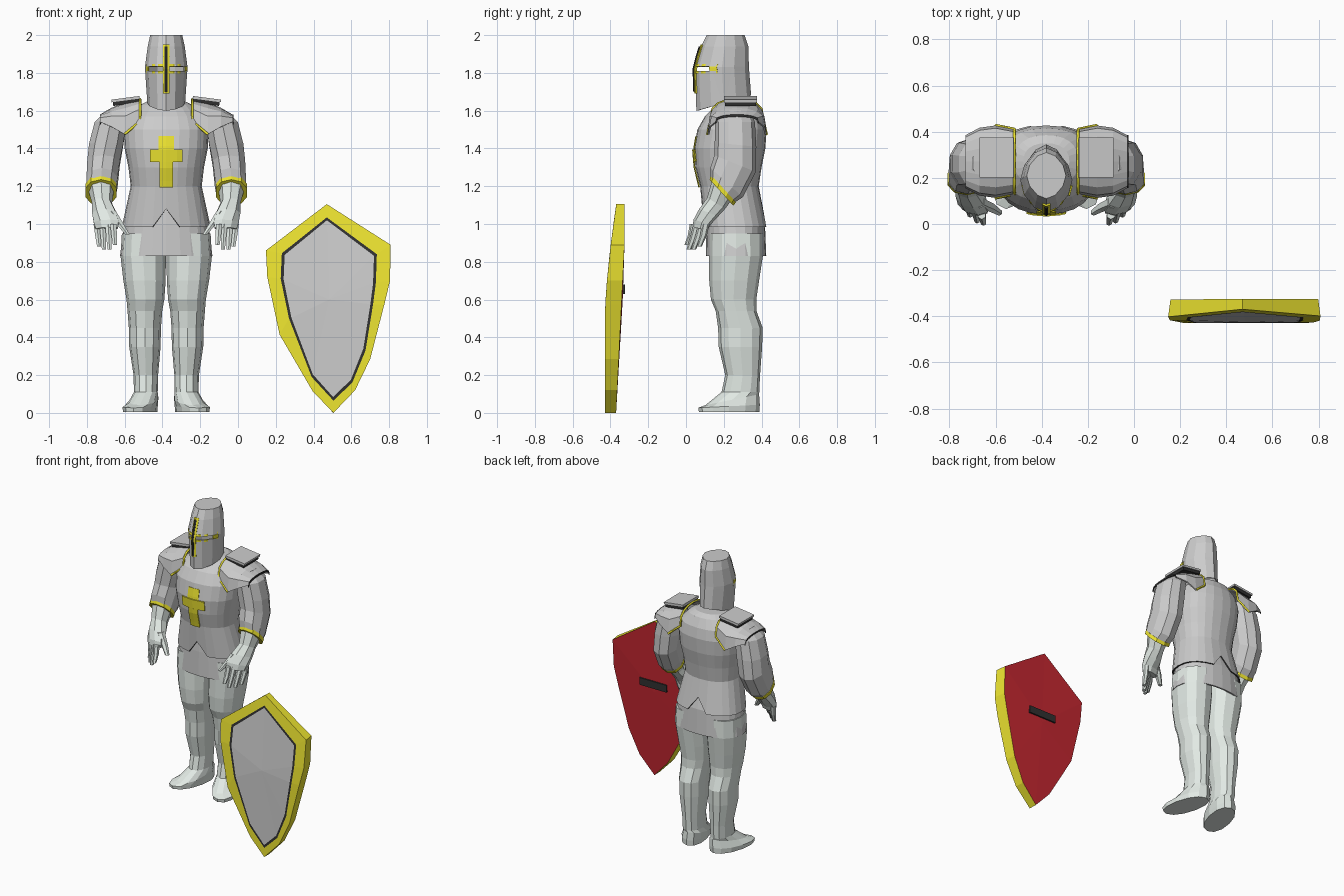
import bpy, bmesh, math
from mathutils import Vector
from mathutils.bvhtree import BVHTree

if "Cube" in bpy.data.objects:
    bpy.data.objects.remove(bpy.data.objects["Cube"])

CX = -0.38  # centre line of the armoured figure


def material(name, rgb):
    m = bpy.data.materials.new(name)
    m.diffuse_color = (*rgb, 1)
    m.use_nodes = True
    m.node_tree.nodes["Principled BSDF"].inputs["Base Color"].default_value = m.diffuse_color
    return m


GOLD = material("gold", (0.85, 0.78, 0.03))
BLACK = material("black", (0.03, 0.03, 0.03))
RED = material("red", (0.55, 0.02, 0.03))
PALE = material("pale_steel", (0.76, 0.82, 0.78))


def skin(name, loops, mat=None, closed=True, caps=(False, False), thick=0):
    """Faces between successive loops of points."""
    bm = bmesh.new()
    rows = [[bm.verts.new(p) for p in loop] for loop in loops]
    n = len(rows[0])
    for a, b in zip(rows, rows[1:]):
        for i in range(n if closed else n - 1):
            j = (i + 1) % n
            bm.faces.new((a[i], a[j], b[j], b[i]))
    for use, row in zip(caps, (rows[0], rows[-1])):
        if use:
            bm.faces.new(row)
    bmesh.ops.remove_doubles(bm, verts=bm.verts, dist=1e-5)
    bmesh.ops.recalc_face_normals(bm, faces=bm.faces)
    me = bpy.data.meshes.new(name)
    bm.to_mesh(me)
    bm.free()
    ob = bpy.data.objects.new(name, me)
    bpy.context.collection.objects.link(ob)
    if mat:
        me.materials.append(mat)
    if thick:
        ob.modifiers.new("thickness", 'SOLIDIFY').thickness = thick
    return ob


def ring(x, y, z, rx, ry, slope=0, skew=0, n=12, p=2.2, s=1):
    """Superellipse section, index 0 at the front; slope tilts z and skew shifts x along y."""
    pts = []
    for i in range(n):
        a = 2 * math.pi * i / n
        sx, cy = math.sin(a), -math.cos(a)
        dx = math.copysign(abs(sx) ** (2 / p), sx) * rx if abs(sx) > 1e-6 else 0
        dy = math.copysign(abs(cy) ** (2 / p), cy) * ry if abs(cy) > 1e-6 else 0
        pts.append(Vector((CX + s * (x + dx + skew * dy), y + dy, z + slope * dy)))
    return pts


def body_ring(z, rx, y0, y1):
    return ring(0, (y0 + y1) / 2, z, rx, (y1 - y0) / 2, n=24, p=2.3)


def decal(name, target, rects, mat, off, thick=0.006):
    """Thin plates laid on the front of a target: rects are x0, x1, z0, z1."""
    bm = bmesh.new()
    bm.from_mesh(target.data)
    tree = BVHTree.FromBMesh(bm)
    bm.free()
    for k, (x0, x1, z0, z1) in enumerate(rects):
        rows = []
        for j in range(5):
            row = []
            for i in range(7):
                x, z = CX + x0 + (x1 - x0) * i / 6, z0 + (z1 - z0) * j / 4
                hit = tree.ray_cast(Vector((x, -1, z)), Vector((0, 1, 0)))[0]
                row.append(Vector((x, (hit.y if hit else 0.15) - off, z)))
            rows.append(row)
        skin(f"{name}_{k + 1}", rows, mat, closed=False, thick=thick)


def box(name, centre, dims, mat=None, tilt=0):
    bpy.ops.mesh.primitive_cube_add(size=1, location=centre, rotation=(0, tilt, 0))
    ob = bpy.context.object
    ob.name, ob.scale = name, dims
    if mat:
        ob.data.materials.append(mat)


# Breastplate flowing into a flared tunic with front and back notches
tunic = [body_ring(*r) for r in (
    (0.985, .235, .095, .43), (1.2, .188, .075, .385), (1.3, .20, .05, .40),
    (1.4, .22, .042, .42), (1.5, .225, .06, .427), (1.57, .20, .10, .415),
    (1.63, .14, .16, .385), (1.65, .10, .19, .35))]
for i, y in ((0, .086), (12, .408)):
    tunic[0][i] = Vector((CX, y, 1.08))
torso = skin("breastplate", tunic, caps=(False, True))
mid = Vector((CX, 0.262, 0.985))
skin("tunic_hem", [tunic[0], [Vector((mid.x + (v.x - mid.x) * .95, mid.y + (v.y - mid.y) * .95, v.z))
                              for v in tunic[0]]], BLACK)
skin("skirt", [body_ring(*r) for r in (
    (.83, .245, .105, .425), (1.0, .222, .108, .418), (1.1, .19, .115, .39))], thick=0.01)
decal("chest_cross", torso, [(-.042, .042, 1.395, 1.467), (-.085, .085, 1.33, 1.395),
                             (-.035, .035, 1.195, 1.33)], GOLD, 0.004)

# Helmet: open shell with a see-through eye slit
helmet = skin("helmet", [ring(*r, n=12, p=1.75) for r in (
    (0, .2, 1.64, .10, .145, .28), (0, .19, 1.83, .113, .143),
    (0, .205, 1.94, .098, .125), (0, .21, 2.0, .085, .10))], caps=(False, True), thick=0.008)
decal("visor_bar", helmet, [(-.018, .018, 1.69, 1.95)], GOLD, 0.008, 0.012)
decal("visor_bar_inlay", helmet, [(-.008, .008, 1.70, 1.94)], BLACK, 0.013)
frame = [(-.106, .106, 1.834, 1.847), (-.106, .106, 1.797, 1.81),
         (-.107, -.096, 1.81, 1.834), (.096, .107, 1.81, 1.834)]
decal("eye_slit_frame", helmet, frame, GOLD, 0.004)
bm = bmesh.new()
bm.from_mesh(helmet.data)
for co, no in (((0, 0, 1.81), (0, 0, 1)), ((0, 0, 1.834), (0, 0, 1)),
               ((CX - .098, 0, 0), (1, 0, 0)), ((CX + .098, 0, 0), (1, 0, 0))):
    bmesh.ops.bisect_plane(bm, geom=bm.verts[:] + bm.edges[:] + bm.faces[:], plane_co=co, plane_no=no)
slit = []
for f in bm.faces:
    c = f.calc_center_median()
    if 1.81 < c.z < 1.834 and abs(c.x - CX) < .098 and c.y < .19:
        slit.append(f)
bmesh.ops.delete(bm, geom=slit, context='FACES')
bm.to_mesh(helmet.data)
bm.free()

for side, s in (("left", 1), ("right", -1)):
    def limb(name, rings, mat=None, n=10, caps=(True, True)):
        return skin(f"{side}_{name}", [ring(*r, n=n, s=s) for r in rings], mat, caps=caps)

    # Arm, bent forward at the elbow, with a gold cuff
    limb("arm", [(.26, .265, 1.60, .06, .075), (.295, .26, 1.54, .088, .105),
                 (.318, .262, 1.42, .095, .11, -.1), (.332, .26, 1.32, .09, .11, -.4),
                 (.34, .215, 1.22, .086, .086, -.9), (.345, .19, 1.175, .083, .06, -1.1)])
    limb("cuff", [(.345, .198, 1.188, .086, .066, -1.1), (.345, .188, 1.166, .086, .063, -1.1)], GOLD)

    # Gauntlet: wrist, palm, four fingers and a thumb
    limb("palm", [(.345, .19, 1.18, .068, .052, -1), (.34, .16, 1.11, .053, .048, -.6),
                  (.328, .12, 1.06, .065, .05, -.4, .2), (.318, .085, 1.01, .066, .045, -.3, .5),
                  (.315, .075, .975, .058, .04, -.2, .6)], PALE, 8)
    for k, (bx, by, tx, ty, tz) in enumerate((
            (.368, .105, .355, .07, .88), (.338, .085, .33, .04, .865),
            (.308, .06, .30, .015, .865), (.28, .04, .272, .005, .89))):
        limb(f"finger_{k + 1}", [(bx, by, 1.0, .019, .02), ((bx + tx) / 2, (by + ty) / 2 + .005, .94, .017, .018),
                                 (tx, ty, tz, .012, .013)], PALE, 6)
    limb("thumb", [(.29, .095, 1.07, .026, .026), (.245, .075, 1.0, .022, .022),
                   (.205, .05, .945, .014, .014)], PALE, 6)

    # Leg and foot, toes turned slightly outward
    limb("leg", [(.12, .265, .95, .115, .14), (.122, .265, .83, .12, .142), (.115, .255, .7, .112, .132),
                 (.11, .252, .6, .10, .12), (.113, .265, .54, .092, .108), (.113, .288, .45, .085, .118),
                 (.113, .288, .35, .083, .115), (.108, .30, .2, .065, .092), (.108, .288, .11, .063, .10),
                 (.118, .245, .07, .075, .142, .2, -.15), (.138, .228, .035, .085, .163, .05, -.22),
                 (.138, .228, .006, .082, .16, 0, -.22)], PALE, 12)

    # Shoulder guard: open arched shell
    arcs = []
    for x, hd, zt, zb in ((.137, .14, 1.66, 1.545), (.22, .157, 1.645, 1.475),
                          (.29, .147, 1.615, 1.515), (.35, .115, 1.58, 1.54)):
        arcs.append([Vector((CX + s * x, .27 - hd * math.cos(a), zb + (zt - zb) * math.sin(a) ** .6))
                     for a in [max(0, math.pi * k / 8 - 1e-9) for k in range(9)]])
    skin(f"{side}_shoulder_guard", arcs, closed=False, thick=0.01)
    skin(f"{side}_shoulder_lip", [arcs[-1], [v + Vector((0, 0, -.012)) for v in arcs[-1]]],
         BLACK, closed=False, thick=0.006)

    # Gold edging along the neck side of the guard
    cu = bpy.data.curves.new(f"{side}_shoulder_trim", 'CURVE')
    cu.dimensions, cu.bevel_depth, cu.bevel_resolution = '3D', 0.007, 0
    path = [arcs[1][0]] + arcs[0] + [arcs[1][-1]]
    sp = cu.splines.new('POLY')
    sp.points.add(len(path) - 1)
    for pt, v in zip(sp.points, path):
        pt.co = (*v, 1)
    cu.materials.append(GOLD)
    bpy.context.collection.objects.link(bpy.data.objects.new(cu.name, cu))

    # Raised plate over a black spacer
    box(f"{side}_shoulder_plate", (CX + s * .215, .288, 1.661), (.15, .175, .014), None, s * .13)
    box(f"{side}_shoulder_spacer", (CX + s * .212, .288, 1.645), (.14, .165, .022), BLACK, s * .13)

# Shield: slightly lopsided kite leaning back at the top
outer = [(.47, 1.105), (.148, .86), (.155, .72), (.22, .415), (.395, .115), (.505, 0),
         (.62, .12), (.70, .285), (.775, .575), (.805, .7), (.808, .89)]
inner = [(.47, 1.035), (.232, .845), (.226, .71), (.27, .50), (.39, .19), (.505, .065),
         (.605, .16), (.675, .33), (.715, .575), (.73, .69), (.735, .84)]


def front_y(z):
    return -.43 + .06 * max(0, (z - .5) / .6) ** 1.5


def back_y(z):
    return -.37 + .045 * min(z / .9, 1)


hub = Vector((.483, 0, .6))
front = [Vector((x, front_y(z), z)) for x, z in outer]
back = [Vector((hub.x + (x - hub.x) * .97, back_y(z), z)) for x, z in outer]
edge = [Vector((x, front_y(z), z)) for x, z in inner]
line = []
for x, z in inner:
    zz = hub.z + (z - hub.z) * .965
    line.append(Vector((hub.x + (x - hub.x) * .94, front_y(zz), zz)))
skin("shield_rim", [back, front, edge], GOLD)
skin("shield_outline", [edge, line], BLACK)
skin("shield_face", [line, [Vector((hub.x, front_y(.6), .6))] * 11])
skin("shield_back", [back, [Vector((hub.x, -.335, .6))] * 11], RED)
box("shield_handle", (.485, -.336, .655), (.21, .024, .05), BLACK)
